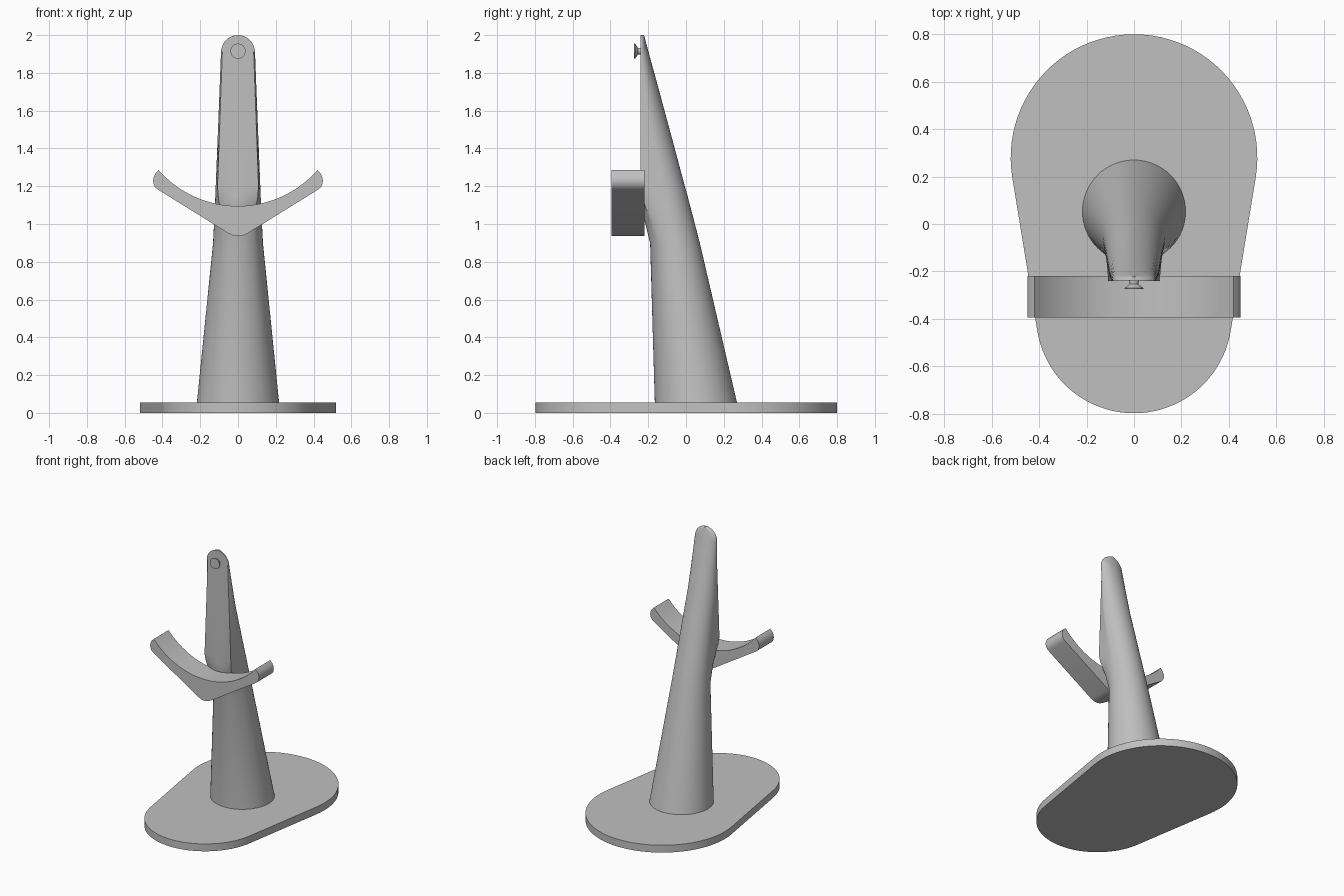
import bpy, bmesh
from math import sin, cos, pi, asin, sqrt, atan2, radians

cube = bpy.data.objects.get("Cube")
if cube:
    bpy.data.objects.remove(cube, do_unlink=True)

# Single matte grey
GREY = (0.53, 0.53, 0.53, 1)
grey = bpy.data.materials.new("matte grey")
grey.use_nodes = True
grey.diffuse_color = GREY
grey.node_tree.nodes["Principled BSDF"].inputs["Base Color"].default_value = GREY


def loft(name, rings, angle=30):
    """Skin a list of equal-length closed rings and cap both ends."""
    bm = bmesh.new()
    loops = [[bm.verts.new(p) for p in ring] for ring in rings]
    for a, b in zip(loops, loops[1:]):
        for i in range(len(a)):
            j = (i + 1) % len(a)
            bm.faces.new((a[i], a[j], b[j], b[i]))
    bm.faces.new(loops[0][::-1])
    bm.faces.new(loops[-1])
    bmesh.ops.recalc_face_normals(bm, faces=bm.faces)
    mesh = bpy.data.meshes.new(name)
    bm.to_mesh(mesh)
    bm.free()
    mesh.materials.append(grey)
    obj = bpy.data.objects.new(name, mesh)
    bpy.context.collection.objects.link(obj)
    bpy.ops.object.select_all(action='DESELECT')
    obj.select_set(True)
    bpy.context.view_layer.objects.active = obj
    bpy.ops.object.shade_smooth_by_angle(angle=radians(angle))
    return obj


def arc(cx, cy, r, start, end, n):
    return [(cx + r * cos(start + (end - start) * i / n),
             cy + r * sin(start + (end - start) * i / n)) for i in range(n + 1)]


def lerp(a, b, t):
    return a + (b - a) * t


# Base: two round ends joined by tangent sides
big_r, small_r, big_y, small_y = 0.52, 0.413, 0.28, -0.385
tilt = asin((big_r - small_r) / (big_y - small_y))
outline = (arc(0, big_y, big_r, -tilt, pi + tilt, 48)
           + arc(0, small_y, small_r, pi + tilt, 2 * pi - tilt, 40))
loft("base", [[(x, y, z) for x, y in outline] for z in (0, 0.055)])


# Post: round at the foot, flat-fronted with a round back higher up
def post_ring(z, front, back, half, flat):
    depth = min(half, back - front)
    if flat == 0:
        depth = (back - front) / 2
    mid = back - depth
    ring = []
    n = 64
    for i in range(n):
        t = 2 * pi * i / n
        c, s = cos(t), sin(t)
        if s >= 0:
            ring.append((half * c, mid + depth * s, z))
        else:
            # Blend the front half from an arc to a box with tapered sides
            m = max(abs(c), abs(s))
            inset = 1 - 0.08 * min(1, -s / m)
            bx, by = half * inset * c / m, s / m
            ring.append((lerp(half * c, bx, flat),
                         mid + (mid - front) * lerp(s, by, flat), z))
    return ring


# Height, front, back, half width, flatness of the front
stations = [
    (0.05, -0.165, 0.271, 0.218, 0),
    (0.9, -0.19, 0.073, 0.132, 0),
    (1.02, -0.22, 0.042, 0.126, 0.2),
    (1.1, -0.24, 0.021, 0.122, 0.45),
    (1.15, -0.24, 0.008, 0.12, 0.8),
    (1.2, -0.24, -0.006, 0.118, 1),
    (1.55, -0.24, -0.1, 0.104, 1),
    (1.91, -0.24, -0.198, 0.09, 1),
]
for k in range(1, 9):
    a = pi / 2 * k / 8
    z = 1.91 + 0.09 * sin(a)
    stations.append((z, -0.24, lerp(-0.198, -0.222, sin(a)), max(0.09 * cos(a), 0.002), 1))
loft("post", [post_ring(*s) for s in stations], 35)

# Cradle: curved top, rounded tips and a V-shaped underside
top_r, top_z = 0.559, 1.654
half_angle = atan2(0.42, sqrt(top_r ** 2 - 0.42 ** 2))
profile = arc(0, top_z, top_r, -pi / 2 - half_angle, -pi / 2 + half_angle, 32)
right = [(0.437, 1.268), (0.447, 1.248), (0.45, 1.228), (0.446, 1.208),
         (0.437, 1.193), (0.422, 1.181), (0.05, 0.95), (0.028, 0.94), (0.01, 0.936)]
profile += right + [(-x, z) for x, z in reversed(right)]
loft("cradle", [[(x, y, z) for x, z in profile] for y in (-0.395, -0.22)])

# Peg: short stem flaring to a flat round head
peg = [(-0.235, 0.018), (-0.254, 0.018), (-0.27, 0.04), (-0.275, 0.04)]
loft("peg", [[(x, y, z) for x, z in arc(0, 1.915, r, 0, 2 * pi * 31 / 32, 31)]
             for y, r in peg])
